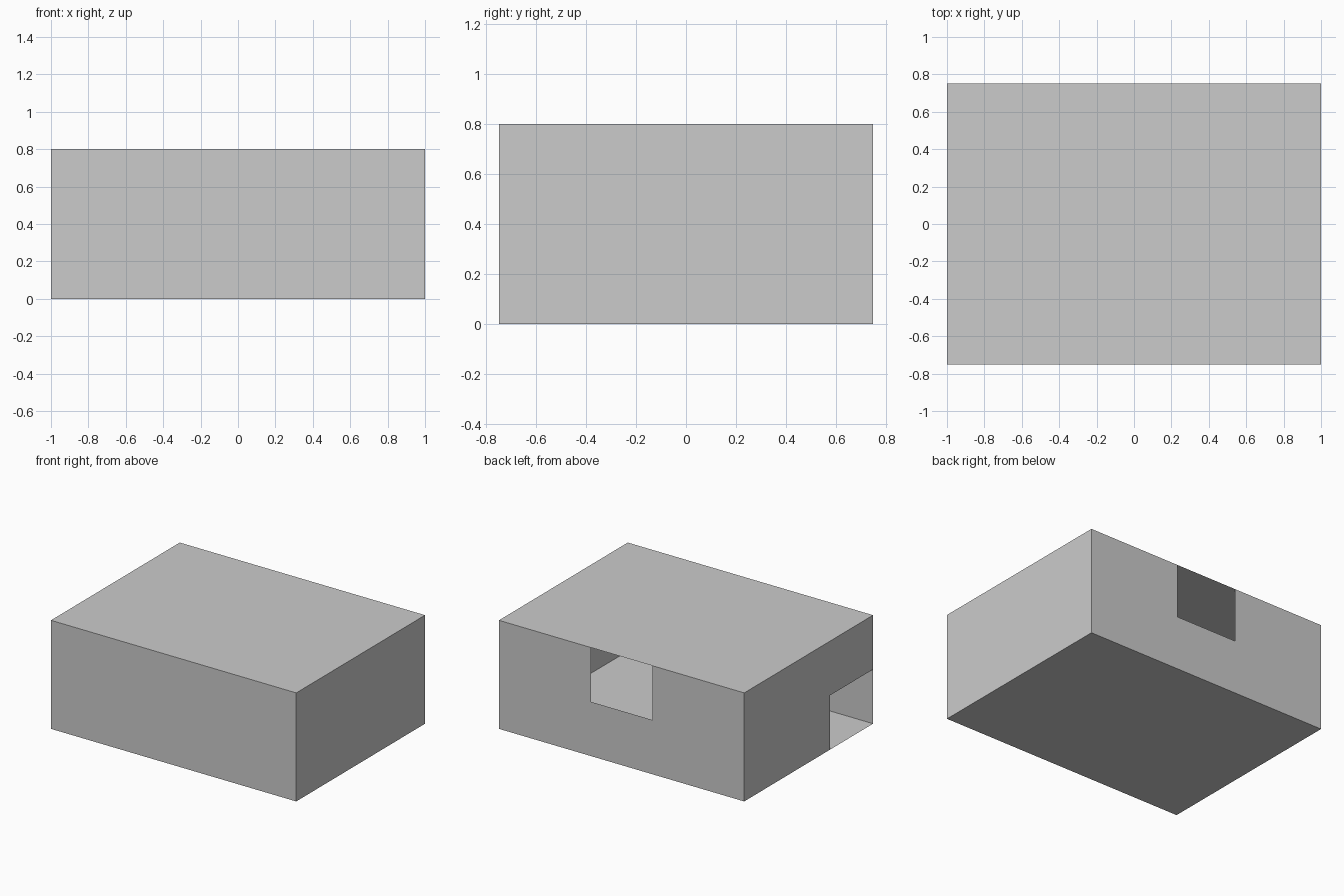
import bpy, bmesh
from mathutils import Matrix, Vector

if "Cube" in bpy.data.objects:
    bpy.data.objects.remove(bpy.data.objects["Cube"])

W, D, H = 2.0, 1.5, 0.8

# Thin-walled closed box
bm = bmesh.new()
bmesh.ops.create_cube(bm, size=1, matrix=Matrix.Translation((0, 0, H / 2)) @ Matrix.Diagonal((W, D, H, 1)))


def cut_opening(normal, axis, lo, hi, z_lo, z_hi):
    """Slice one wall along the opening's edges and remove the panel inside."""
    normal = Vector(normal)

    def wall():
        return [f for f in bm.faces if f.normal.dot(normal) > 0.99]

    bm.normal_update()
    for ax, value in ((axis, lo), (axis, hi), (2, z_lo), (2, z_hi)):
        limit = H if ax == 2 else (W / 2, D / 2)[ax]
        if value in (limit, -limit, 0.0):
            continue
        co, no = Vector(), Vector()
        co[ax], no[ax] = value, 1
        faces = wall()
        geom = set(faces)
        for f in faces:
            geom.update(f.edges)
            geom.update(f.verts)
        bmesh.ops.bisect_plane(bm, geom=list(geom), plane_co=co, plane_no=no, dist=1e-5)
        bm.normal_update()
    hole = []
    for f in wall():
        c = f.calc_center_median()
        if lo < c[axis] < hi and z_lo < c.z < z_hi:
            hole.append(f)
    bmesh.ops.delete(bm, geom=hole, context='FACES')


# Upper middle opening in the back, lower corner opening in the left side
cut_opening((0, 1, 0), 0, -0.25, 0.25, 0.4, H)
cut_opening((-1, 0, 0), 1, -D / 2, -0.25, 0.0, 0.4)

mesh = bpy.data.meshes.new("box_shell")
bm.to_mesh(mesh)
bm.free()
bpy.context.collection.objects.link(bpy.data.objects.new("box_shell", mesh))
